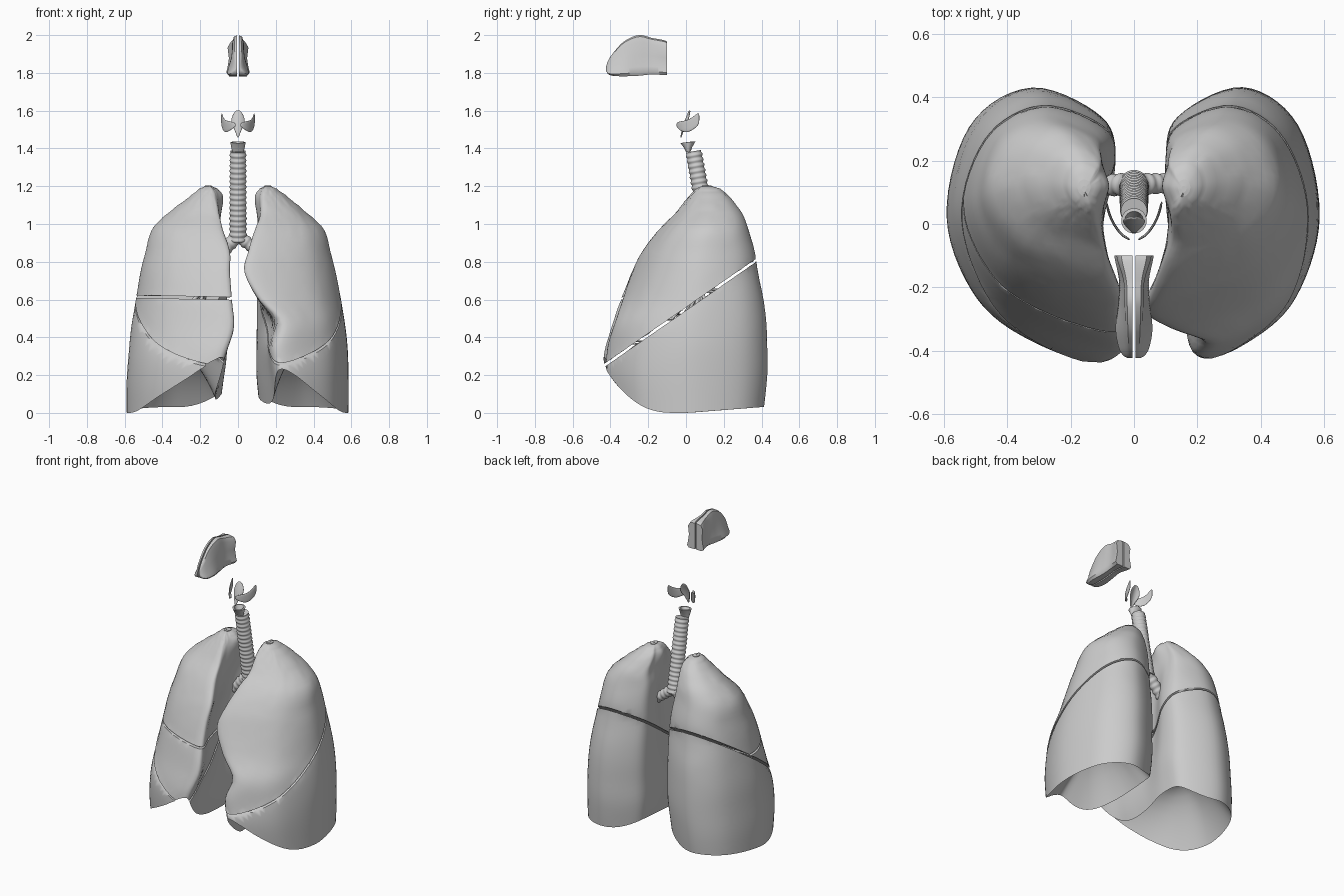
import bpy, bmesh, math, random
from mathutils import Vector as V

if "Cube" in bpy.data.objects:
    bpy.data.objects.remove(bpy.data.objects["Cube"])

random.seed(4)


def finish(name, bm, angle=40):
    bmesh.ops.recalc_face_normals(bm, faces=bm.faces[:])
    me = bpy.data.meshes.new(name)
    bm.to_mesh(me)
    bm.free()
    ob = bpy.data.objects.new(name, me)
    bpy.context.collection.objects.link(ob)
    bpy.ops.object.select_all(action='DESELECT')
    ob.select_set(True)
    bpy.context.view_layer.objects.active = ob
    bpy.ops.object.shade_smooth_by_angle(angle=math.radians(angle))
    return ob


def loft(rings, closed=True, caps=True):
    bm = bmesh.new()
    rows = [[bm.verts.new(p) for p in r] for r in rings]
    n = len(rows[0])
    for a, b in zip(rows, rows[1:]):
        for i in range(n if closed else n - 1):
            j = (i + 1) % n
            bm.faces.new((a[i], a[j], b[j], b[i]))
    if caps:
        bm.faces.new(rows[0])
        bm.faces.new(rows[-1])
    return bm


def catmull(p0, p1, p2, p3, t):
    return 0.5 * (2 * p1 + (p2 - p0) * t + (2 * p0 - 5 * p1 + 4 * p2 - p3) * t * t
                  + (3 * p1 - p0 - 3 * p2 + p3) * t ** 3)


def interp(rows, z):
    # smooth interpolation of a table of rows sorted by descending first value
    k = 0
    while k < len(rows) - 2 and z < rows[k + 1][0]:
        k += 1
    a, b = rows[k], rows[k + 1]
    p, q = rows[max(k - 1, 0)], rows[min(k + 2, len(rows) - 1)]
    h = b[0] - a[0]
    t = min(max((z - a[0]) / h, 0), 1)
    out = []
    for i in range(1, len(a)):
        ma = (b[i] - p[i]) / (b[0] - p[0]) * h
        mb = (q[i] - a[i]) / (q[0] - a[0]) * h
        out.append((2*t**3 - 3*t*t + 1) * a[i] + (t**3 - 2*t*t + t) * ma
                   + (3*t*t - 2*t**3) * b[i] + (t**3 - t*t) * mb)
    return out


# Lung levels: z, front edge x, front y, outer x, back y, rear inner x, hilum x
LEFT = [(1.205, .155, .10, .165, .12, .15, .15), (1.19, .14, .06, .20, .175, .125, .12),
        (1.15, .13, .02, .255, .225, .105, .09), (1.05, .13, -.06, .375, .30, .11, .10),
        (.97, .10, -.14, .455, .33, .10, .11), (.85, .06, -.23, .49, .365, .10, .12),
        (.75, .04, -.28, .515, .38, .10, .12), (.6, .12, -.33, .545, .41, .10, .12),
        (.48, .225, -.37, .565, .425, .10, .12), (.35, .195, -.41, .58, .43, .10, .11),
        (.2, .22, -.415, .585, .43, .10, .11), (0, .25, -.38, .585, .41, .12, .13)]
RIGHT = [(1.205, .155, .10, .165, .12, .15, .15), (1.19, .14, .06, .20, .175, .12, .115),
         (1.15, .13, .02, .25, .225, .10, .08), (1.05, .11, -.06, .38, .30, .10, .09),
         (.97, .09, -.14, .455, .33, .09, .10), (.85, .05, -.23, .49, .365, .07, .11),
         (.75, .05, -.28, .515, .38, .06, .12), (.6, .04, -.34, .54, .41, .06, .12),
         (.45, .03, -.39, .565, .425, .06, .11), (.3, .08, -.43, .58, .43, .06, .10),
         (.15, .12, -.42, .59, .425, .08, .10), (0, .17, -.38, .59, .41, .10, .12)]
SUB = 7


def section(levels, z):
    xf, yf, xo, yb, xm, xh = interp(levels, z)
    H = yb - yf
    L = lambda a, b, t: a + (b - a) * t
    c = [(xf, yf), (L(xf, xo, .42), yf + .06 * H), (L(xf, xo, .8), yf + .22 * H),
         (xo, yf + .52 * H), (L(xm, xo, .86), yb - .14 * H), (L(xm, xo, .5), yb),
         (xm + .08 * (xo - xm), yb - .11 * H), (xm, yb - .28 * H), (xh, yf + .48 * H),
         (L(xh, xf, .5), yf + .2 * H)]
    c = [V(p) for p in c]
    n = len(c)
    return [catmull(c[i - 1], c[i], c[(i + 1) % n], c[(i + 2) % n], s / SUB)
            for i in range(n) for s in range(SUB)]


def lung(levels, sx, dome=.33):
    base = section(levels, .12)
    rim = []
    for p in base:
        front = min(max((-.05 - p.y) / .37, 0), 1)
        inner = min(max((.3 - p.x) / .25, 0), 1)
        rim.append(.25 * front ** 3 + .12 * inner ** 2 + .03 * max(p.y, 0) / .4)
    rows, N = [], 44
    cache = [section(levels, 1.205 * k / 240) for k in range(241)]
    for k in range(N + 1):
        t = math.sin(k / N * math.pi / 2) ** 1.0
        ring = []
        for i, r in enumerate(rim):
            z = r + (1.205 - r) * t
            p = cache[round(z / 1.205 * 240)][i]
            ring.append(V((sx * p.x, p.y, z)))
        rows.append(ring)
    # concave diaphragm surface
    c = V((sx * .34, .03, 0))
    under = []
    for s in (.04, .2, .36, .52, .66, .78, .87, .94, .98):
        under.append([V((c.x + (p.x - c.x) * s, c.y + (p.y - c.y) * s,
                         p.z + (dome - p.z) * (1 - s * s))) for p in rows[0]])
    return loft(under + rows)


def cut(bm, co, no):
    # keep the side behind the plane, close it and round its border slightly
    no = V(no).normalized()
    res = bmesh.ops.bisect_plane(bm, geom=bm.verts[:] + bm.edges[:] + bm.faces[:], dist=1e-5,
                                 plane_co=V(co) - no * .003, plane_no=no, clear_outer=True)
    edges = [e for e in res['geom_cut'] if isinstance(e, bmesh.types.BMEdge)]
    verts = {v for e in edges for v in e.verts}
    bmesh.ops.triangle_fill(bm, edges=edges, use_beauty=True)
    for v in verts:
        v.co -= no * .004


OBL = ((0, -.42, .26), V((0, -.54, .78)))
HOR = ((0, 0, .605), V((.02, 0, 1)))


def lobe(name, src, planes):
    bm = src.copy()
    for (co, no), s in planes:
        cut(bm, co, no * s)
    finish(name, bm, 50)


# Lobes
left, right = lung(LEFT, 1), lung(RIGHT, -1)
lobe("left_upper_lobe", left, [(OBL, -1)])
lobe("left_lower_lobe", left, [(OBL, 1)])
lobe("right_upper_lobe", right, [(OBL, -1), (HOR, -1)])
lobe("right_middle_lobe", right, [(OBL, -1), (HOR, 1)])
lobe("right_lower_lobe", right, [(OBL, 1)])
left.free()
right.free()


# Windpipe and main bronchi with cartilage rings
def ringed_tube(name, a, b, ra, rb, rings, flat=.0):
    a, b = V(a), V(b)
    q = (b - a).to_track_quat('Z', 'Y')
    out = []
    steps = rings * 6
    for k in range(steps + 1):
        t = k / steps
        r = (ra + (rb - ra) * t) * (.95 + .06 * math.sin(t * rings * 2 * math.pi))
        ring = []
        for i in range(28):
            w = 2 * math.pi * i / 28
            p = V((r * math.cos(w), r * math.sin(w), 0))
            if flat:
                p.y = max(min(p.y, r * flat), -r * flat) if p.y * (b - a).z < 0 else p.y
            ring.append(a + (b - a) * t + q @ p)
        out.append(ring)
    finish(name, loft(out), 60)


ringed_tube("windpipe", (0, .125, .91), (0, .04, 1.385), .047, .044, 17)
ringed_tube("left_bronchus", (.01, .125, .93), (.14, .13, .83), .036, .03, 5)
ringed_tube("right_bronchus", (-.01, .125, .93), (-.13, .12, .8), .038, .032, 5)

# Branching airways inside the lungs
for side, sx, levels, hub in (("left", 1, LEFT, V((.13, .13, .84))),
                              ("right", -1, RIGHT, V((-.12, .12, .81)))):
    cu = bpy.data.curves.new(side + "_airways", 'CURVE')
    cu.dimensions = '3D'
    cu.bevel_depth = .012
    cu.bevel_resolution = 1
    for z in (.38, .5, .65, .8, .95, 1.08):
        sec = section(levels, z)
        mid = sum(sec, V((0, 0))) / len(sec)
        trunk = V((sx * mid.x, mid.y, z))
        stem = hub.lerp(trunk, .5)
        for i in range(4, len(sec), 14):
            e = mid.lerp(sec[i], .75)
            tip = V((sx * e.x, e.y, z + random.uniform(-.03, .03)))
            pts = (hub, stem, trunk.lerp(tip, .35), tip)
            sp = cu.splines.new('POLY')
            sp.points.add(3)
            for pt, p, r in zip(sp.points, pts, (1.4, 1, .6, .25)):
                pt.co = (*p, 1)
                pt.radius = r
    bpy.context.collection.objects.link(bpy.data.objects.new(side + "_airways", cu))


# Cricoid wedge below the larynx
def oval(y, z, rx, ry, tilt=0):
    return [V((rx * math.cos(w), y + ry * math.sin(w), z + tilt * math.sin(w)))
            for w in (2 * math.pi * i / 24 for i in range(24))]


finish("cricoid_cartilage", loft([oval(.012, 1.382, .03, .012), oval(.01, 1.405, .036, .022),
                                  oval(.01, 1.433, .04, .04, .004), oval(.01, 1.434, .03, .03, .004),
                                  oval(.012, 1.40, .022, .012)]))


def sheet(name, rows, thick):
    ob = finish(name, loft(rows, closed=False, caps=False))
    m = ob.modifiers.new("thickness", 'SOLIDIFY')
    m.thickness = thick
    m.offset = 0
    m = ob.modifiers.new("smooth", 'SUBSURF')
    m.levels = m.render_levels = 2


# Larynx wings: x, y, low z, high z
WING = [(.012, -.05, 1.515, 1.535), (.04, -.035, 1.495, 1.545), (.065, 0, 1.48, 1.548),
        (.08, .035, 1.495, 1.565), (.088, .072, 1.525, 1.6)]
for side, s in (("left", 1), ("right", -1)):
    sheet(side + "_larynx_wing",
          [[V((s * x, y, lo + (hi - lo) * t)) for t in (0, .5, 1)] for x, y, lo, hi in WING], .008)

# Epiglottis leaf: z, half width, y
LEAF = [(1.455, .003, -.028), (1.5, .018, -.018), (1.53, .036, -.01),
        (1.56, .036, 0), (1.59, .022, .015), (1.602, .006, .02)]
sheet("epiglottis", [[V((w * u, y + 12 * (w * u) ** 2, z)) for u in (-1, -.5, 0, .5, 1)]
                     for z, w, y in LEAF], .008)

# Nose halves: y, low z, high z, bottom width, top width
NOSE = [(-.1, 1.788, 1.965, .062, .05), (-.112, 1.788, 1.972, .06, .048),
        (-.18, 1.792, 1.985, .047, .03), (-.25, 1.785, 2.0, .05, .027),
        (-.33, 1.782, 1.965, .058, .024), (-.39, 1.785, 1.9, .048, .02),
        (-.415, 1.795, 1.86, .034, .014), (-.423, 1.81, 1.835, .02, .01)]
for side, s in (("left", 1), ("right", -1)):
    rings = []
    for k in range(41):
        u = -.1 - .323 * k / 40
        lo, hi, wb, wt = interp(NOSE, u)
        h = hi - lo
        prof = [(.004, lo), (wb * .8, lo), (wb, lo + .08 * h), (wb * .9, lo + .22 * h),
                (wb * .45 + wt * .4, lo + .5 * h), (wt * 1.1, lo + .82 * h),
                (wt * .8, hi - .04 * h), (.004, hi)]
        rings.append([V((s * x, u, z)) for x, z in prof])
    finish("nose_half_" + side, loft(rings), 45)
